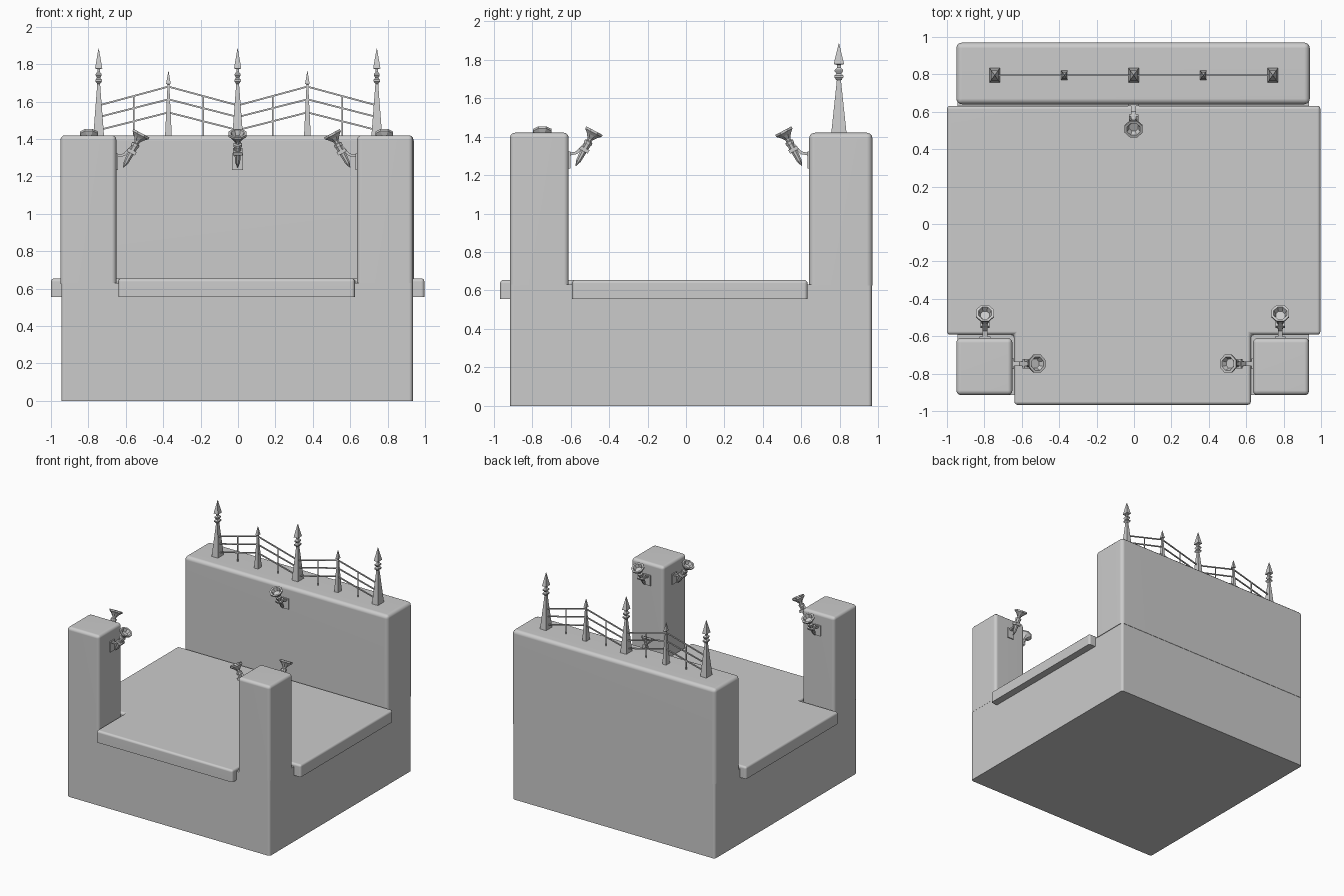
import bpy, bmesh, math
from mathutils import Vector, Matrix

if "Cube" in bpy.data.objects:
    bpy.data.objects.remove(bpy.data.objects["Cube"])


def make_object(name, bm, smooth=False):
    bmesh.ops.recalc_face_normals(bm, faces=bm.faces[:])
    me = bpy.data.meshes.new(name)
    bm.to_mesh(me)
    bm.free()
    ob = bpy.data.objects.new(name, me)
    bpy.context.collection.objects.link(ob)
    if smooth:
        for p in me.polygons:
            p.use_smooth = True
        me.set_sharp_from_angle(angle=math.radians(40))
        wn = ob.modifiers.new("weighted", 'WEIGHTED_NORMAL')
        wn.keep_sharp = True
    return ob


# Extruded outline with rounded vertical edges and optionally a rounded top
def block(name, outline, z0, z1, r, round_top=True):
    bm = bmesh.new()
    face = bm.faces.new([bm.verts.new((x, y, z0)) for x, y in outline])
    up = bmesh.ops.extrude_face_region(bm, geom=[face], use_keep_orig=True)
    verts = [v for v in up["geom"] if isinstance(v, bmesh.types.BMVert)]
    bmesh.ops.translate(bm, verts=verts, vec=(0, 0, z1 - z0))
    bmesh.ops.recalc_face_normals(bm, faces=bm.faces[:])

    def wanted(e):
        a, b = (v.co.z for v in e.verts)
        return abs(a - b) > 1e-4 or (round_top and a > z1 - 1e-4)

    bmesh.ops.bevel(bm, geom=[e for e in bm.edges if wanted(e)], offset=r,
                    offset_type='OFFSET', segments=3, profile=0.5, affect='EDGES')
    return make_object(name, bm, True)


def rect(x0, x1, y0, y1):
    return [(x0, y0), (x1, y0), (x1, y1), (x0, y1)]


# Stack of rings (radius, height) joined into a solid
def lathe(bm, profile, sides, sx=1.0, sy=1.0, mat=Matrix(), phase=0.0):
    rings = []
    for r, z in profile:
        rings.append([bm.verts.new(mat @ Vector((
            sx * r * math.cos(phase + 2 * math.pi * i / sides),
            sy * r * math.sin(phase + 2 * math.pi * i / sides), z))) for i in range(sides)])
    for a, b in zip(rings, rings[1:]):
        for i in range(sides):
            j = (i + 1) % sides
            bm.faces.new((a[i], a[j], b[j], b[i]))
    bm.faces.new(rings[0][::-1])
    bm.faces.new(rings[-1])


# Rectangular bar between two points
def bar(bm, a, b, w, h):
    a, b = Vector(a), Vector(b)
    d = b - a
    rot = d.to_track_quat('Z', 'Y').to_matrix().to_4x4()
    bmesh.ops.create_cube(bm, size=1, matrix=Matrix.Translation((a + b) / 2) @ rot
                          @ Matrix.Diagonal((w, h, d.length, 1)))


# Masonry
block("base_block", rect(-0.945, 0.935, -0.915, 0.967), 0, 0.63, 0.02, False)
block("back_wall", rect(-0.95, 0.94, 0.64, 0.97), 0.625, 1.42, 0.03)
block("left_pillar", rect(-0.95, -0.65, -0.915, -0.61), 0.625, 1.42, 0.025)
block("right_pillar", rect(0.636, 0.936, -0.915, -0.61), 0.625, 1.42, 0.025)
block("floor_slab", [(-0.64, -0.967), (0.625, -0.967), (0.625, -0.592), (0.997, -0.592),
                     (0.997, 0.632), (-1.0, 0.632), (-1.0, -0.592), (-0.64, -0.592)],
      0.555, 0.655, 0.018)

# Spired fence posts (half-width, height above the wall)
FY, FZ = 0.795, 1.415
TALL = [(0.04, 0), (0.011, 0.275), (0.011, 0.28), (0.024, 0.293), (0.024, 0.302),
        (0.012, 0.312), (0.022, 0.325), (0.022, 0.332), (0.010, 0.343), (0.010, 0.358),
        (0.027, 0.362), (0.0015, 0.468)]
SHORT = [(0.025, 0), (0.007, 0.27), (0.007, 0.276), (0.017, 0.28), (0.001, 0.348)]
for i, x in enumerate((-0.745, -0.372, -0.002, 0.371, 0.742)):
    bm = bmesh.new()
    prof = SHORT if i % 2 else TALL
    lathe(bm, [(r * math.sqrt(2), z) for r, z in prof], 4, 0.72, 1.0,
          Matrix.Translation((x, FY, FZ)), math.pi / 4)
    make_object(f"fence_post_{i + 1}", bm)

# Sloping rails and thin uprights
bm = bmesh.new()
for mid in (-0.372, 0.371):
    for s in (-1, 1):
        for low, high in ((1.58, 1.68), (1.518, 1.612), (1.448, 1.542)):
            bar(bm, (mid + s * 0.37, FY, low), (mid, FY, high), 0.009, 0.009)
        bar(bm, (mid + s * 0.186, FY, FZ), (mid + s * 0.186, FY, 1.63), 0.007, 0.007)
make_object("fence_rails", bm)

# Wall torches: built facing +y from a wall at y = 0, then turned
TORCH = [(0.002, 0), (0.014, 0.03), (0.021, 0.125), (0.024, 0.13), (0.024, 0.142),
         (0.015, 0.147), (0.016, 0.158), (0.03, 0.175), (0.034, 0.18), (0.052, 0.195),
         (0.052, 0.207), (0.038, 0.207), (0.026, 0.18)]


def torch(name, x, y, angle):
    bm = bmesh.new()
    tilt = Matrix.Translation((0, 0.037, 1.248)) @ Matrix.Rotation(math.radians(-28), 4, 'X')
    lathe(bm, TORCH, 8, mat=tilt, phase=math.pi / 8)
    bar(bm, (0, 0.003, 1.235), (0, 0.003, 1.322), 0.058, 0.012)
    bar(bm, (0, 0, 1.308), (0, 0.042, 1.316), 0.026, 0.014)
    bar(bm, (0, 0.038, 1.312), (0, 0.085, 1.362), 0.026, 0.014)
    bar(bm, tilt @ Vector((0, 0, 0.085)), tilt @ Vector((0, 0, 0.105)), 0.05, 0.05)
    bm.transform(Matrix.Translation((x, y, 0)) @ Matrix.Rotation(math.radians(angle), 4, 'Z'))
    make_object(name, bm)


torch("torch_back_wall", -0.002, 0.64, 180)
torch("torch_left_rear", -0.797, -0.61, 0)
torch("torch_right_rear", 0.782, -0.61, 0)
torch("torch_left_inner", -0.65, -0.747, -90)
torch("torch_right_inner", 0.636, -0.747, 90)
